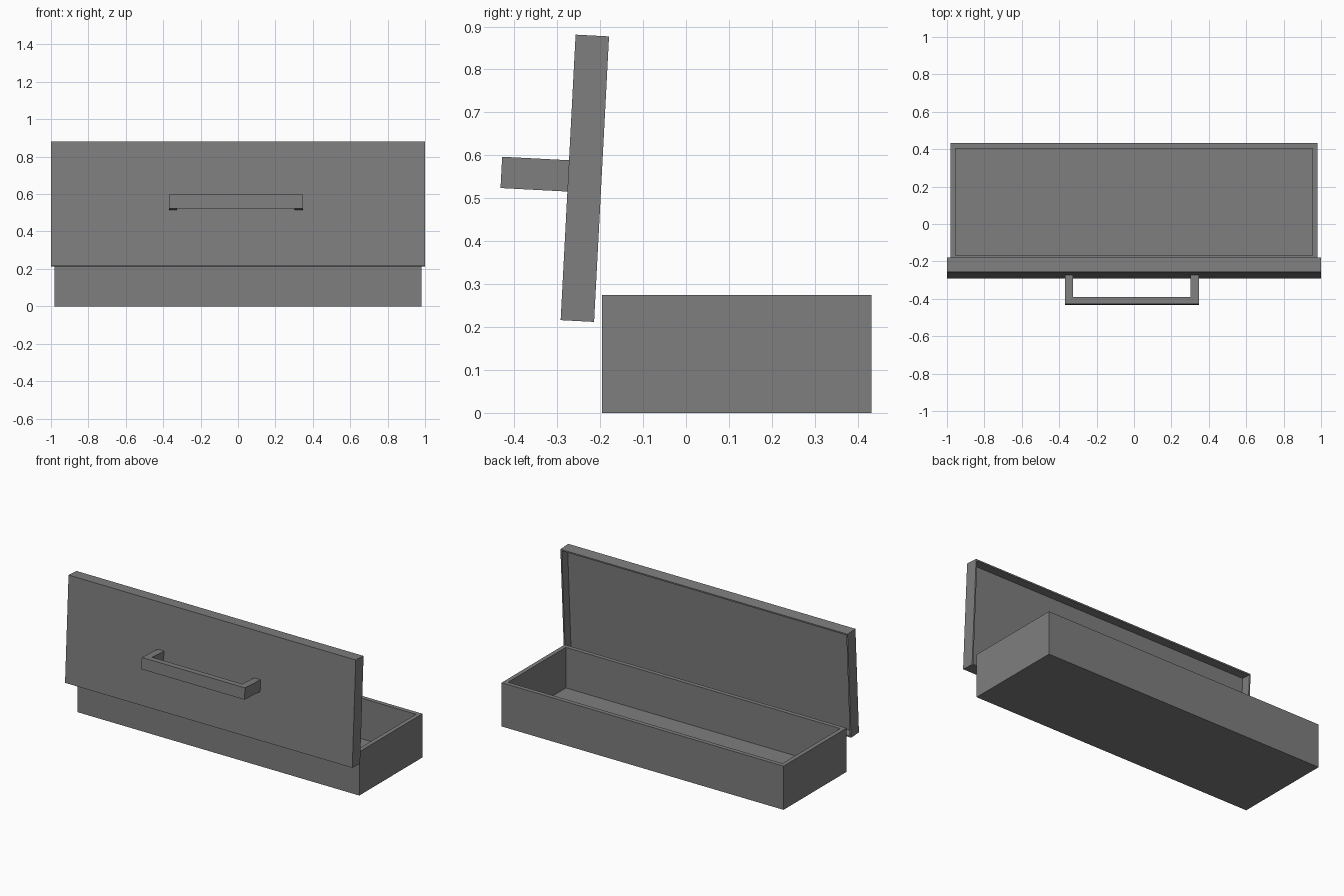
import bpy, bmesh, math
from mathutils import Matrix, Vector

if "Cube" in bpy.data.objects:
    bpy.data.objects.remove(bpy.data.objects["Cube"])


def add_box(bm, lo, hi):
    """Axis-aligned box between two corners; returns its faces."""
    lo, hi = Vector(lo), Vector(hi)
    m = Matrix.Translation((lo + hi) / 2) @ Matrix.Diagonal((*(hi - lo), 1))
    verts = bmesh.ops.create_cube(bm, size=1, matrix=m)["verts"]
    return list({f for v in verts for f in v.link_faces})


def tray(name, lo, hi, open_dir, wall, floor):
    """Box hollowed out from the face pointing along open_dir."""
    bm = bmesh.new()
    faces = add_box(bm, lo, hi)
    bm.normal_update()
    d = Vector(open_dir)
    mouth = max(faces, key=lambda f: f.normal.dot(d))
    bmesh.ops.inset_region(bm, faces=[mouth], thickness=wall, use_even_offset=True)
    depth = abs((Vector(hi) - Vector(lo)).dot(d)) - floor
    # sink the inset face to form the cavity
    new = bmesh.ops.extrude_discrete_faces(bm, faces=[mouth])["faces"][0]
    bmesh.ops.translate(bm, verts=new.verts, vec=-d * depth)
    return finish(name, bm)


def finish(name, bm):
    bmesh.ops.recalc_face_normals(bm, faces=bm.faces)
    mesh = bpy.data.meshes.new(name)
    bm.to_mesh(mesh)
    bm.free()
    ob = bpy.data.objects.new(name, mesh)
    bpy.context.collection.objects.link(ob)
    return ob


# Open-topped box
tray("box_body", (-0.982, -0.196, 0), (0.982, 0.432, 0.275), (0, 0, 1), 0.027, 0.02)

# Lid, modelled upright from its lower outer edge, hollow towards the box
lid = tray("lid", (-1, 0, 0), (1, 0.078, 0.666), (0, 1, 0), 0.009, 0.02)

# U-shaped handle: profile seen along the lid, extruded to its width
outer, inner, reach, bar = 0.359, 0.314, -0.156, -0.117
profile = [(-outer, 0), (-outer, reach), (outer, reach), (outer, 0),
           (inner, 0), (inner, bar), (-inner, bar), (-inner, 0)]
bm = bmesh.new()
face = bm.faces.new([bm.verts.new((x - 0.011, y, 0.30)) for x, y in profile])
ext = bmesh.ops.extrude_face_region(bm, geom=[face])["geom"]
bmesh.ops.translate(bm, verts=[g for g in ext if isinstance(g, bmesh.types.BMVert)],
                    vec=(0, 0, 0.073))
handle = finish("lid_handle", bm)

# Swing lid and handle open, slightly short of vertical
for ob in (lid, handle):
    ob.location = (0, -0.292, 0.216)
    ob.rotation_euler.x = math.radians(-3)

# Dark grey finish on every part
dark = bpy.data.materials.new("dark_grey")
dark.diffuse_color = (0.21, 0.21, 0.21, 1)
dark.use_nodes = True
dark.node_tree.nodes["Principled BSDF"].inputs["Base Color"].default_value = dark.diffuse_color
for ob in bpy.context.collection.objects:
    ob.data.materials.append(dark)
